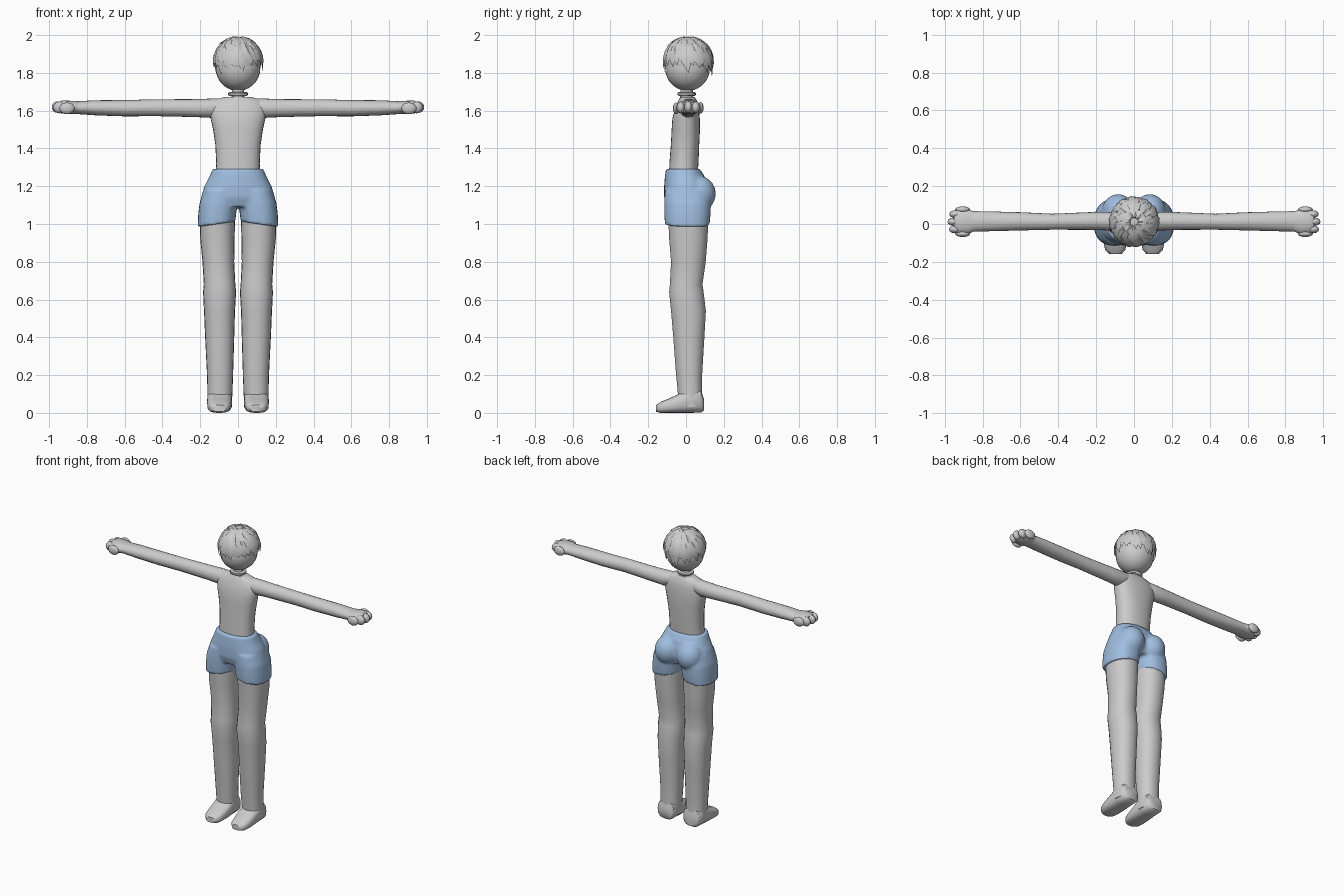
import bpy, bmesh, math, random
from mathutils import Vector

if "Cube" in bpy.data.objects:
    bpy.data.objects.remove(bpy.data.objects["Cube"])

random.seed(4)


def material(name, rgb):
    m = bpy.data.materials.new(name)
    m.diffuse_color = (*rgb, 1)
    m.use_nodes = True
    m.node_tree.nodes["Principled BSDF"].inputs["Base Color"].default_value = m.diffuse_color
    return m


GREY = material("light grey", (0.6, 0.6, 0.6))
BLUE = material("denim blue", (0.35, 0.51, 0.74))


def finish(name, bm, mat, angle=50):
    bmesh.ops.recalc_face_normals(bm, faces=bm.faces)
    me = bpy.data.meshes.new(name)
    bm.to_mesh(me)
    bm.free()
    me.materials.append(mat)
    ob = bpy.data.objects.new(name, me)
    bpy.context.collection.objects.link(ob)
    bpy.ops.object.select_all(action='DESELECT')
    ob.select_set(True)
    bpy.context.view_layer.objects.active = ob
    bpy.ops.object.shade_smooth_by_angle(angle=math.radians(angle))
    return ob


def loft(bm, axis, rings, side=1, n=20, power=2.0):
    """Skin elliptical rings (position, low u, high u, low v, high v) along an axis."""
    rows = []
    for p, u0, u1, v0, v1 in rings:
        row = []
        for i in range(n):
            a = 2 * math.pi * i / n
            c, s = math.cos(a), math.sin(a)
            u = (u0 + u1) / 2 + (u1 - u0) / 2 * math.copysign(abs(c) ** (2 / power), c)
            v = (v0 + v1) / 2 + (v1 - v0) / 2 * math.copysign(abs(s) ** (2 / power), s)
            x, y, z = {'x': (p, u, v), 'y': (u, p, v), 'z': (u, v, p)}[axis]
            row.append(bm.verts.new((x * side, y, z)))
        rows.append(row)
    for a, b in zip(rows, rows[1:]):
        for i in range(n):
            j = (i + 1) % n
            bm.faces.new((a[i], a[j], b[j], b[i]))
    bm.faces.new(rows[0])
    bm.faces.new(rows[-1])


def ball(bm, centre, radii, u=16, v=10):
    made = bmesh.ops.create_uvsphere(bm, u_segments=u, v_segments=v, radius=1)
    for vert in made['verts']:
        vert.co = Vector(c + r * k for c, r, k in zip(centre, radii, vert.co))
    return made['verts']


# torso
bm = bmesh.new()
loft(bm, 'z', [
    (1.25, -.12, .12, -.09, .06), (1.32, -.115, .115, -.088, .066),
    (1.42, -.12, .12, -.08, .07), (1.50, -.132, .132, -.076, .074),
    (1.56, -.145, .145, -.072, .073), (1.61, -.15, .15, -.058, .068),
    (1.65, -.13, .13, -.042, .06), (1.672, -.075, .075, -.03, .045)], n=28, power=2.3)
finish("torso", bm, GREY)

# neck and collar ring
bm = bmesh.new()
loft(bm, 'z', [(1.65, -.045, .045, -.035, .05), (1.68, -.033, .033, -.03, .036),
               (1.74, -.033, .033, -.03, .036)])
finish("neck", bm, GREY)
bm = bmesh.new()
loft(bm, 'z', [(1.678, -.046, .046, -.04, .046), (1.683, -.052, .052, -.045, .052),
               (1.694, -.052, .052, -.045, .052), (1.698, -.046, .046, -.04, .046)])
finish("collar_ring", bm, GREY)

# head
bm = bmesh.new()
ball(bm, (0, .008, 1.825), (.118, .118, .12), 32, 20)
finish("head", bm, GREY)

for side, label in ((1, "left"), (-1, "right")):
    # arm
    bm = bmesh.new()
    loft(bm, 'x', [
        (.08, -.03, .055, 1.58, 1.665), (.14, -.034, .064, 1.562, 1.664),
        (.22, -.031, .063, 1.566, 1.661), (.43, -.03, .054, 1.571, 1.66),
        (.60, -.034, .062, 1.57, 1.656), (.75, -.038, .066, 1.575, 1.655),
        (.85, -.04, .068, 1.582, 1.65), (.89, -.042, .07, 1.585, 1.648)], side)
    finish(label + "_arm", bm, GREY)

    # closed hand with thumb and rounded fingers
    bm = bmesh.new()
    loft(bm, 'x', [(.84, -.036, .064, 1.585, 1.65), (.88, -.055, .08, 1.582, 1.652),
                   (.93, -.053, .08, 1.584, 1.654), (.95, -.04, .066, 1.592, 1.646)], side)
    for x, y, z, rx, ry in ((.905, -.052, 1.612, .04, .017), (.905, .076, 1.615, .04, .017),
                            (.945, -.028, 1.617, .033, .021), (.953, .012, 1.619, .033, .021),
                            (.943, .052, 1.617, .033, .021)):
        ball(bm, (x * side, y, z), (rx, ry, .031), 12, 8)
    finish(label + "_hand", bm, GREY)

    # leg
    bm = bmesh.new()
    loft(bm, 'z', [
        (.03, .033, .162, -.04, .088), (.12, .029, .162, -.045, .086),
        (.20, .026, .164, -.053, .086), (.40, .02, .174, -.068, .098),
        (.54, .016, .18, -.08, .106), (.64, .01, .185, -.09, .094),
        (.68, .014, .181, -.086, .088), (.80, .02, .188, -.08, .105),
        (.92, .018, .2, -.09, .115), (1.05, .015, .203, -.096, .12)], side, 22, 2.2)
    finish(label + "_leg", bm, GREY)

    # foot
    bm = bmesh.new()
    loft(bm, 'y', [
        (.094, .055, .14, .012, .075), (.08, .036, .158, .002, .12),
        (.02, .032, .163, 0, .14), (-.04, .032, .163, 0, .1),
        (-.09, .036, .162, 0, .076), (-.135, .045, .153, 0, .058),
        (-.158, .065, .132, .006, .042)], side, 20, 2.8)
    finish(label + "_foot", bm, GREY)

# shorts: hips, two trouser legs and seat fused into one skin
bm = bmesh.new()
loft(bm, 'z', [
    (1.09, -.17, .17, -.1, .1), (1.14, -.196, .196, -.116, .115),
    (1.20, -.178, .178, -.116, .115), (1.25, -.152, .152, -.112, .1),
    (1.292, -.134, .134, -.106, .074)], n=32, power=2.3)
for side in (1, -1):
    loft(bm, 'z', [
        (.985, .014, .214, -.112, .125), (1.05, .01, .211, -.115, .13),
        (1.11, .002, .204, -.116, .132), (1.18, -.01, .18, -.112, .125)], side, 24, 2.3)
    ball(bm, (side * .083, .068, 1.16), (.086, .09, .095), 20, 14)
shorts = finish("shorts", bm, BLUE)
fuse = shorts.modifiers.new("fuse", 'REMESH')
fuse.mode = 'VOXEL'
fuse.voxel_size = .009
fuse.use_smooth_shade = True
soften = shorts.modifiers.new("soften", 'SMOOTH')
soften.factor = .5
soften.iterations = 3
# lift the inner hem so that it dips towards the outside
for v in shorts.data.vertices:
    if v.co.z < 1.0:
        v.co.z += .03 * (1 - abs(v.co.x) / .214) - .04 * max(v.co.y, 0)

# hair: a cap carrying layered pointed locks
CENTRE = Vector((0, .012, 1.862))
bm = bmesh.new()
cap = ball(bm, CENTRE, (.122, .127, .126), 28, 16)
bmesh.ops.delete(bm, geom=[v for v in cap if v.co.z < 1.825], context='VERTS')
finish("hair_cap", bm, GREY)


def lock(bm, azimuth, start, end, width, lift):
    rows = []
    steps = 5
    for k in range(steps + 1):
        f = k / steps
        t = start + (end - start) * f
        flat = math.sin(t) if t < math.pi / 2 else max(math.sin(t), .93)
        r = 1.0 + lift * f
        w = width * (1 - f ** 2.2) + .01
        row = []
        for o, bump in ((-1, -.03), (0, .05), (1, -.03)):
            a = azimuth + o * w / max(flat, .35) + .25 * f
            q = r + bump * (1 - f)
            row.append(bm.verts.new(CENTRE + Vector((
                .124 * q * flat * math.cos(a), .127 * q * flat * math.sin(a),
                .127 * q * math.cos(t)))))
        rows.append(row)
    for a, b in zip(rows, rows[1:]):
        for i in range(3):
            j = (i + 1) % 3
            bm.faces.new((a[i], a[j], b[j], b[i]))
    bm.faces.new(rows[0])
    bm.faces.new(rows[-1])


bm = bmesh.new()
for count, start, end, lift in ((20, .95, 2.12, .08), (16, .55, 1.65, .09), (10, .2, 1.0, .07)):
    for i in range(count):
        az = 2 * math.pi * (i + random.uniform(-.3, .3)) / count
        tip = end + random.uniform(-.15, .15)
        if count == 20:
            # shorter fringe on one side of the face and over the ears
            if math.sin(az) < -.3:
                tip -= .2 + .25 * max(math.cos(az), -.6)
            elif abs(math.cos(az)) > .85:
                tip -= .25
        lock(bm, az, start, tip, random.uniform(.2, .3), lift * random.uniform(.6, 1.3))
finish("hair_locks", bm, GREY, 35)
